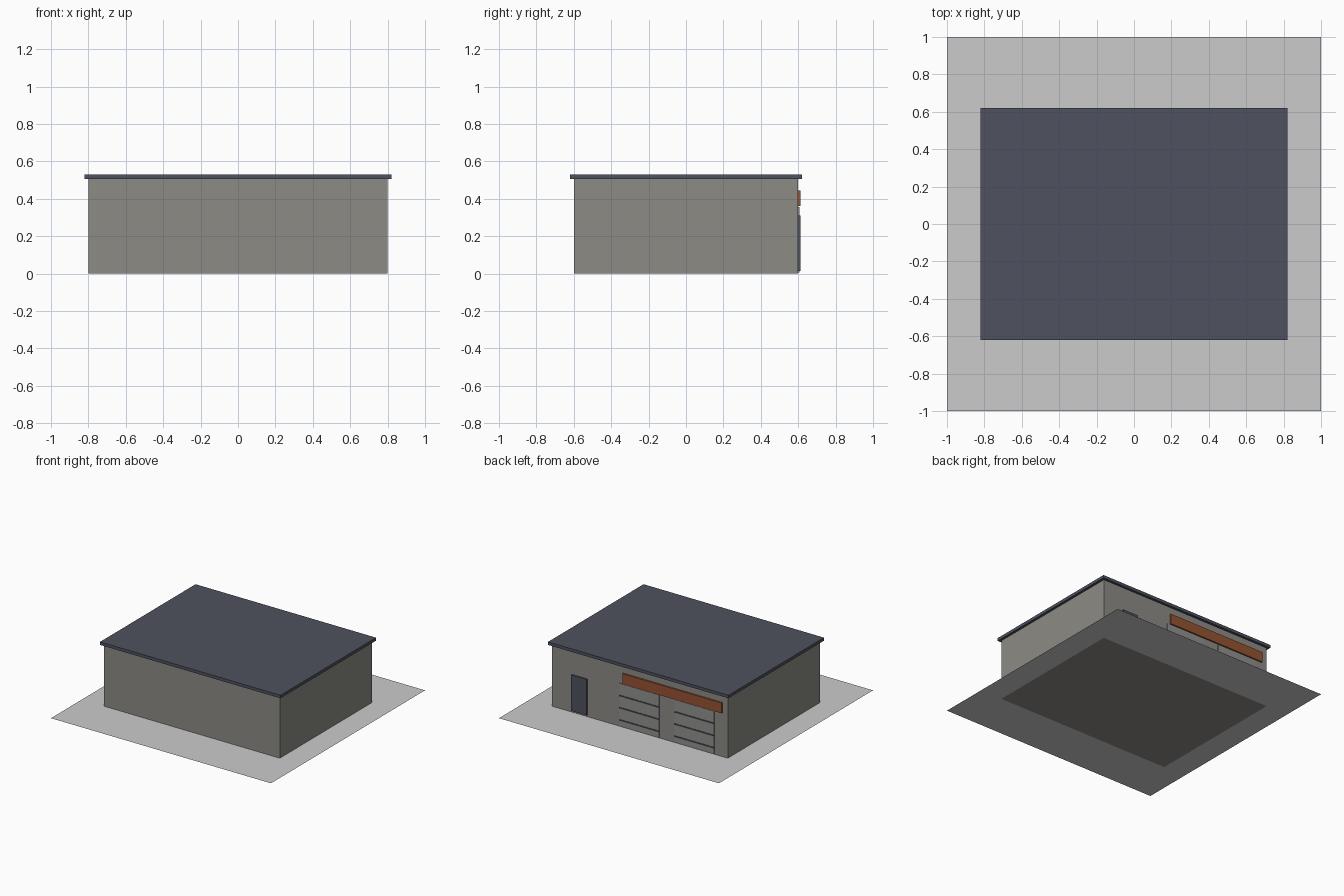
import bpy
import bmesh

cube = bpy.data.objects.get("Cube")
if cube:
    bpy.data.objects.remove(cube, do_unlink=True)


def material(name, r, g, b):
    m = bpy.data.materials.new(name)
    m.use_nodes = True
    m.diffuse_color = (r, g, b, 1)
    m.node_tree.nodes["Principled BSDF"].inputs["Base Color"].default_value = (r, g, b, 1)
    return m


concrete = material("pale concrete", 0.6, 0.6, 0.6)
wall_grey = material("warm wall grey", 0.265, 0.257, 0.232)
slate = material("slate blue", 0.077, 0.085, 0.112)
shutter_grey = material("shutter grey", 0.28, 0.28, 0.275)
rib_dark = material("dark rib", 0.075, 0.078, 0.085)
rust = material("rust orange", 0.3, 0.085, 0.032)


def add_object(name, bm, mat):
    mesh = bpy.data.meshes.new(name)
    bm.to_mesh(mesh)
    bm.free()
    mesh.materials.append(mat)
    obj = bpy.data.objects.new(name, mesh)
    bpy.context.collection.objects.link(obj)
    return obj


def box(name, mat, xs, ys, zs):
    """Box between the given (low, high) limits on each axis."""
    bm = bmesh.new()
    bmesh.ops.create_cube(bm, size=1)
    for v in bm.verts:
        for i, (low, high) in enumerate((xs, ys, zs)):
            v.co[i] = high if v.co[i] > 0 else low
    return add_object(name, bm, mat)


# Paved yard: flat square with an opening for the building's footprint
HALF_X, HALF_Y, WALL_TOP = 0.8, 0.6, 0.505
bm = bmesh.new()
bmesh.ops.create_grid(bm, x_segments=1, y_segments=1, size=1)
inner = bm.faces[:][0]
bmesh.ops.inset_individual(bm, faces=[inner], thickness=0.2)
for v in inner.verts:
    v.co.x = HALF_X if v.co.x > 0 else -HALF_X
    v.co.y = HALF_Y if v.co.y > 0 else -HALF_Y
bmesh.ops.delete(bm, geom=[inner], context="FACES_ONLY")
add_object("paved_yard", bm, concrete)

# Main building and overhanging flat roof
box("building_walls", wall_grey, (-HALF_X, HALF_X), (-HALF_Y, HALF_Y), (0, WALL_TOP))
EAVE = 0.02
box("flat_roof", slate, (-HALF_X - EAVE, HALF_X + EAVE),
    (-HALF_Y - EAVE, HALF_Y + EAVE), (WALL_TOP, 0.53))

# Roller shutters with horizontal ribs on the rear wall
for side, x in (("left", 0.0), ("right", -0.5)):
    span = (x - 0.18, x + 0.18)
    box(f"{side}_shutter", shutter_grey, span, (HALF_Y, HALF_Y + 0.006), (0.005, 0.355))
    for i in range(3):
        z = 0.055 + 0.1 * i
        box(f"{side}_shutter_rib_{i + 1}", rib_dark, span,
            (HALF_Y, HALF_Y + 0.01), (z - 0.005, z + 0.005))

# Side entrance and blank signboard
box("entrance_door", slate, (0.475, 0.615), (HALF_Y, HALF_Y + 0.012), (0.015, 0.31))
box("signboard", rust, (-0.75, 0.15), (HALF_Y, HALF_Y + 0.012), (0.36, 0.445))
